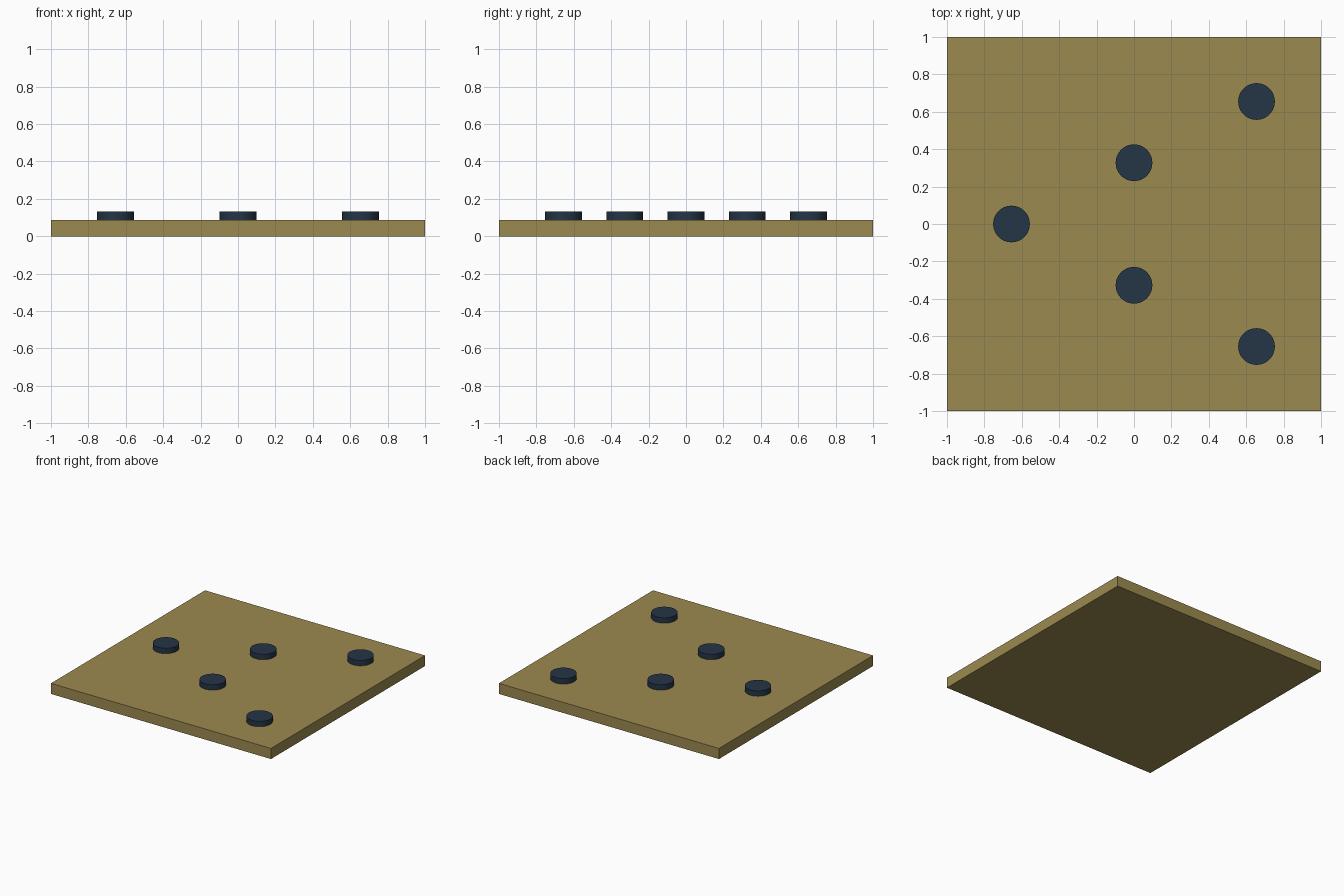
import bpy

if "Cube" in bpy.data.objects:
    bpy.data.objects.remove(bpy.data.objects["Cube"])

PLATE_H = 0.087
STUD_TOP = 0.131
STUD_R = 0.098
STEP = 0.655


def material(name, color):
    mat = bpy.data.materials.new(name)
    mat.diffuse_color = color
    mat.use_nodes = True
    mat.node_tree.nodes["Principled BSDF"].inputs["Base Color"].default_value = mat.diffuse_color
    return mat


tan = material("tan", (0.33, 0.255, 0.08, 1))
navy = material("navy", (0.018, 0.035, 0.062, 1))

# Square base plate
bpy.ops.mesh.primitive_cube_add(size=1, location=(0, 0, PLATE_H / 2))
plate = bpy.context.object
plate.name = "base_plate"
plate.scale = (2, 2, PLATE_H)
bpy.ops.object.transform_apply(location=False, rotation=False, scale=True)
plate.data.materials.append(tan)

# Round studs in a V: one at the tip, mirrored pairs opening towards +x
spots = [(-STEP, 0)]
for i in (1, 2):
    spots += [((i - 1) * STEP, side * i * STEP / 2) for side in (-1, 1)]

for n, (x, y) in enumerate(spots, 1):
    bpy.ops.mesh.primitive_cylinder_add(
        vertices=48, radius=STUD_R, depth=STUD_TOP - PLATE_H,
        location=(x, y, (STUD_TOP + PLATE_H) / 2))
    stud = bpy.context.object
    stud.name = f"stud_{n}"
    stud.data.materials.append(navy)
    bpy.ops.object.shade_smooth_by_angle()
